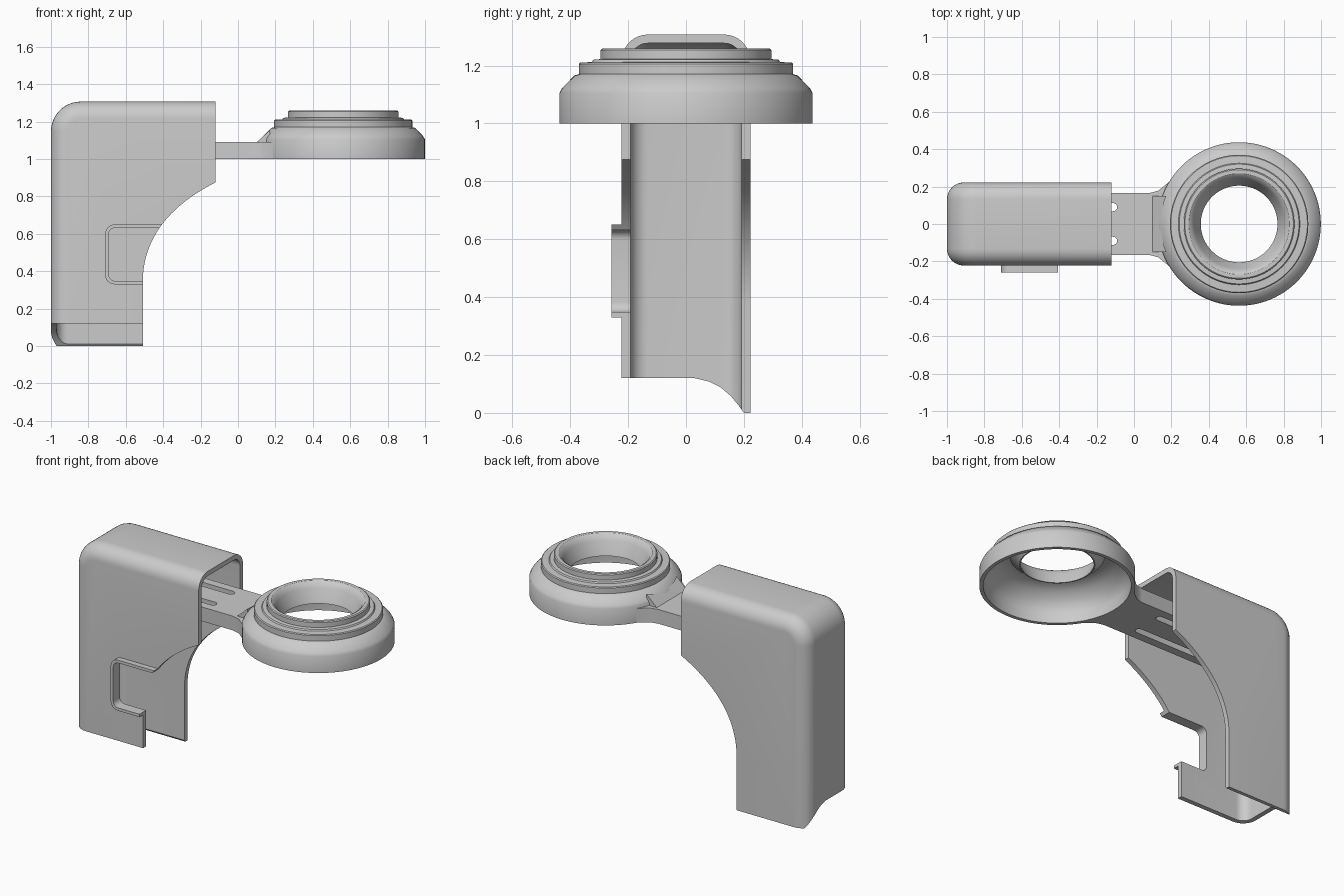
import bpy, bmesh, math
from mathutils import Vector

if "Cube" in bpy.data.objects:
    bpy.data.objects.remove(bpy.data.objects["Cube"])


def finish(bm, name):
    bmesh.ops.recalc_face_normals(bm, faces=bm.faces)
    me = bpy.data.meshes.new(name)
    bm.to_mesh(me)
    bm.free()
    ob = bpy.data.objects.new(name, me)
    bpy.context.collection.objects.link(ob)
    return ob


def prism(name, pts, lo, hi, axis, bevel=0):
    """Extrude a 2D outline along an axis; bevel rounds both end rims."""
    place = {'x': lambda a, b, t: (t, a, b), 'y': lambda a, b, t: (a, t, b),
             'z': lambda a, b, t: (a, b, t)}[axis]
    bm = bmesh.new()
    A = [bm.verts.new(place(a, b, lo)) for a, b in pts]
    B = [bm.verts.new(place(a, b, hi)) for a, b in pts]
    caps = [bm.faces.new(A), bm.faces.new(B[::-1])]
    n = len(pts)
    for i in range(n):
        bm.faces.new((A[i], B[i], B[(i + 1) % n], A[(i + 1) % n]))
    bmesh.ops.recalc_face_normals(bm, faces=bm.faces)
    if bevel:
        rim = [e for f in caps for e in f.edges]
        bmesh.ops.bevel(bm, geom=rim, offset=bevel, segments=8,
                        profile=0.5, affect='EDGES')
    return finish(bm, name)


def arc(cx, cy, r, a0, a1, n=10):
    return [(cx + r * math.cos(math.radians(a0 + (a1 - a0) * i / n)),
             cy + r * math.sin(math.radians(a0 + (a1 - a0) * i / n))) for i in range(n + 1)]


def lathe(name, prof, cx, n=96):
    bm = bmesh.new()
    rows = [[bm.verts.new((cx + r * math.cos(2 * math.pi * i / n),
                           r * math.sin(2 * math.pi * i / n), z)) for r, z in prof] for i in range(n)]
    m = len(prof)
    for i in range(n):
        a, b = rows[i], rows[(i + 1) % n]
        for j in range(m):
            k = (j + 1) % m
            bm.faces.new((a[j], b[j], b[k], a[k]))
    return finish(bm, name)


def boolean(ob, tool, op='DIFFERENCE', keep=False):
    bpy.context.view_layer.objects.active = ob
    md = ob.modifiers.new('cut', 'BOOLEAN')
    md.operation, md.object, md.solver = op, tool, 'EXACT'
    bpy.ops.object.modifier_apply(modifier=md.name)
    if not keep:
        bpy.data.objects.remove(tool)


def smooth(ob, angle=32):
    bpy.ops.object.select_all(action='DESELECT')
    ob.select_set(True)
    bpy.context.view_layer.objects.active = ob
    bpy.ops.object.shade_smooth_by_angle(angle=math.radians(angle))


# Hollow hood: rounded outer body minus an offset inner body
def body(name, x, z, r, half, bevel):
    pts = [(x, -0.4), (0.4, -0.4), (0.4, z)] + arc(x + r, z - r, r, 90, 180, 12)
    return prism(name, pts, -half, half, 'y', bevel)


hood = body('hood', -1.0, 1.307, 0.16, 0.222, 0.09)
boolean(hood, body('inner', -0.97, 1.277, 0.13, 0.192, 0.06))

# Side outline with the concave sweep
P0, P1, P2 = Vector((-0.12, 0.875)), Vector((-0.485, 0.69)), Vector((-0.508, 0.38))
sweep = [tuple(P0 * (1 - t) ** 2 + P1 * 2 * t * (1 - t) + P2 * t * t)
         for t in [i / 20 for i in range(21)]]
outline = prism('outline', [(-1.1, -0.2), (-1.1, 1.4), (-0.12, 1.4)] + sweep + [(-0.508, -0.2)],
                -0.5, 0.5, 'y')
boolean(hood, outline, 'INTERSECT', keep=True)

# Curved bottom edge, lower at the back
boolean(hood, prism('bottom_cut', [(-0.5, -0.6), (-0.5, 0.12), (0.03, 0.12), (0.08, 0.108),
                                   (0.12, 0.088), (0.155, 0.058), (0.18, 0.028), (0.2, 0.0),
                                   (0.5, 0.0), (0.5, -0.6)], -1.3, 0.6, 'x'))


# Front window, open to the right, with raised C-shaped rim
def window(name, g, r, lo, hi, right):
    x, z0, z1 = -0.71 + g, 0.33 + g, 0.65 - g
    pts = [(right, z0), (right, z1)] + arc(x + r, z1 - r, r, 90, 180, 6) + arc(x + r, z0 + r, r, 180, 270, 6)
    return prism(name, pts, lo, hi, 'y')


boolean(hood, window('window_cut', 0.018, 0.035, -0.5, 0.0, 0.3))
rim = window('window_rim', 0, 0.05, -0.258, -0.195, 0.0)
boolean(rim, window('rim_cut', 0.018, 0.035, -0.5, 0.0, 0.3))
boolean(rim, outline, 'INTERSECT')

# Stepped ring
CX = 0.562
ring = lathe('ring', [
    (0.437, 1.0), (0.437, 1.105), (0.428, 1.122), (0.385, 1.166), (0.37, 1.17),
    (0.37, 1.205), (0.365, 1.21), (0.325, 1.212), (0.32, 1.22), (0.296, 1.222), (0.296, 1.253),
    (0.29, 1.258), (0.27, 1.258), (0.255, 1.248), (0.24, 1.222), (0.225, 1.185), (0.21, 1.155),
    (0.205, 1.14), (0.212, 1.14), (0.235, 1.17), (0.265, 1.19), (0.30, 1.188), (0.345, 1.165),
    (0.385, 1.13), (0.41, 1.09), (0.415, 1.06), (0.415, 1.0)], CX)

# Flat arm with flared end, ramp and two slots
half = [(-0.975, 0.165), (0.08, 0.165), (0.13, 0.178), (0.2, 0.235), (0.24, 0.235)]
arm = prism('arm', half + [(x, -y) for x, y in half[::-1]], 1.0, 1.09, 'z')
for s in (-1, 1):
    y = s * 0.09
    slot = arc(-0.112, y, 0.022, -90, 90, 8) + arc(-0.6, y, 0.022, 90, 270, 8)
    boolean(arm, prism('slot_cut', slot, 0.9, 1.2, 'z'))
ramp = prism('arm_ramp', [(0.08, 1.07), (0.1, 1.09), (0.185, 1.168), (0.22, 1.168), (0.22, 1.07)],
             -0.15, 0.15, 'y')
for ob in (arm, ramp):
    boolean(ob, prism('core_cut', arc(CX, 0, 0.418, 0, 360, 96)[:-1], 0.9, 1.4, 'z'))

for ob in (hood, rim, ring, arm, ramp):
    smooth(ob)
